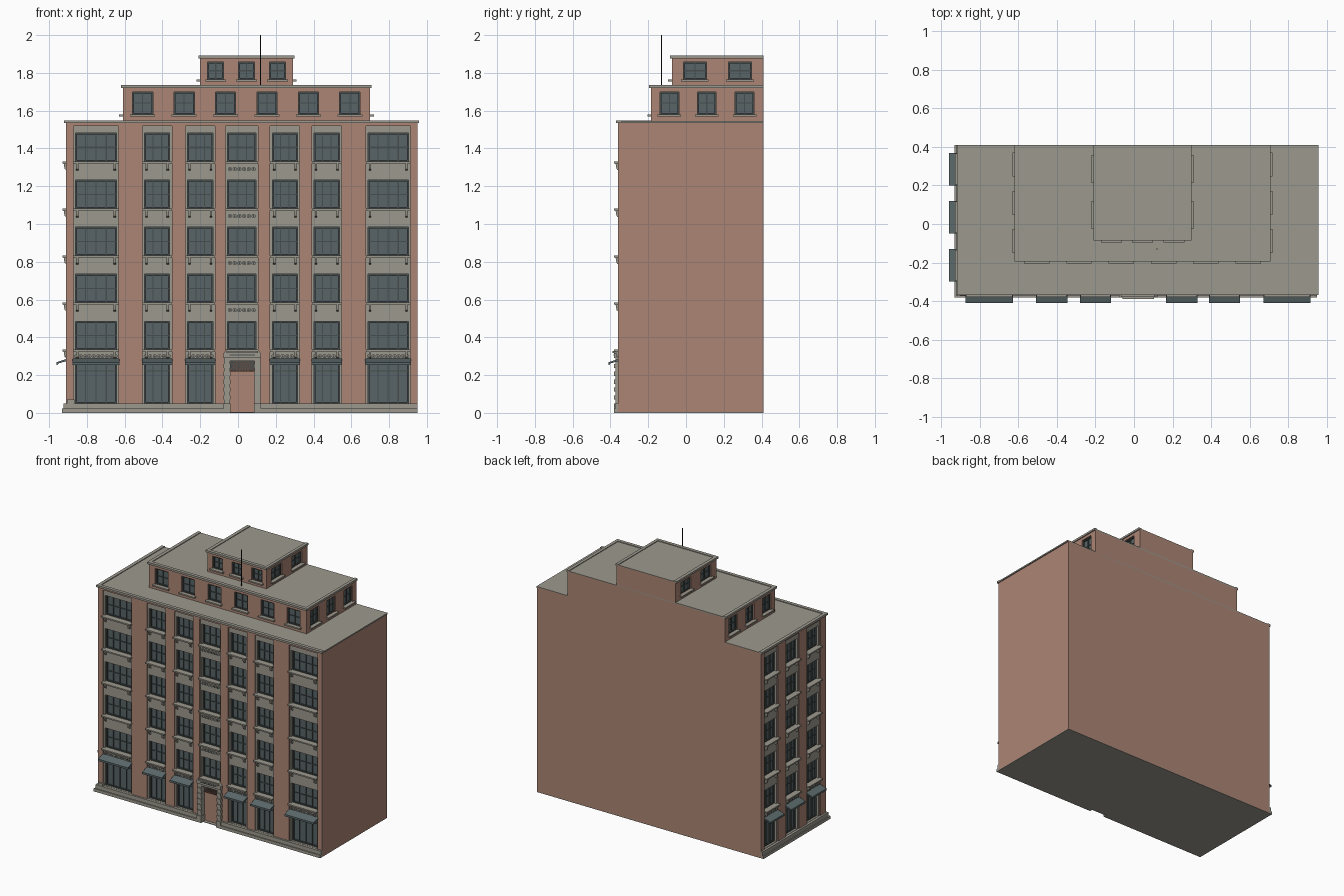
import bpy, bmesh, math
from mathutils import Vector

cube = bpy.data.objects.get("Cube")
if cube:
    bpy.data.objects.remove(cube, do_unlink=True)


def material(name, rgb):
    m = bpy.data.materials.new(name)
    m.use_nodes = True
    col = (*rgb, 1)
    m.diffuse_color = col
    bsdf = m.node_tree.nodes["Principled BSDF"]
    bsdf.inputs["Base Color"].default_value = col
    bsdf.inputs["Roughness"].default_value = 0.8
    return m


BRICK = material("brick", (0.41, 0.235, 0.178))
STONE = material("stone", (0.335, 0.32, 0.27))
GLASS = material("window glass", (0.098, 0.127, 0.133))
FRAME = material("window frame", (0.06, 0.075, 0.073))
AWNING = material("awning slate", (0.105, 0.14, 0.145))
LATTICE = material("door lattice", (0.14, 0.075, 0.055))
DARK = material("dark metal", (0.015, 0.015, 0.015))

parts = {}


def part(name, mat):
    if name not in parts:
        parts[name] = (bmesh.new(), mat)
    return parts[name][0]


def solid(bm, a, b):
    """Closed prism between two matching outlines."""
    va = [bm.verts.new(p) for p in a]
    vb = [bm.verts.new(p) for p in b]
    n = len(a)
    faces = [bm.faces.new(va), bm.faces.new(vb[::-1])]
    for i in range(n):
        j = (i + 1) % n
        faces.append(bm.faces.new((va[j], va[i], vb[i], vb[j])))
    bmesh.ops.recalc_face_normals(bm, faces=faces)


# Wall frames: u runs along the wall, d points outward
def front_of(y):
    return lambda u, d, z: Vector((u, y - d, z))


def side_of(x, s):
    return lambda u, d, z: Vector((x + s * d, u, z))


def profile(bm, w, section, u0, u1):
    solid(bm, [w(u0, d, z) for d, z in section], [w(u1, d, z) for d, z in section])


def plate(bm, w, outline, d0, d1):
    solid(bm, [w(u, d0, z) for u, z in outline], [w(u, d1, z) for u, z in outline])


def box(bm, w, u0, u1, d0, d1, z0, z1):
    plate(bm, w, [(u0, z0), (u1, z0), (u1, z1), (u0, z1)], d0, d1)


def block(bm, x0, x1, y0, y1, z0, z1):
    box(bm, front_of(0), x0, x1, -y0, -y1, z0, z1)


def pierced(bm, w, u0, u1, z0, z1, us, zs, d0, d1):
    """Wall layer with a grid of openings."""
    edges = [u0] + [e for span in us for e in span] + [u1]
    for a, b in zip(edges[::2], edges[1::2]):
        if b - a > 0.001:
            box(bm, w, a, b, d0, d1, z0, z1)
    levels = [z0] + [e for span in zs for e in span] + [z1]
    for a, b in zip(levels[::2], levels[1::2]):
        if b - a > 0.001:
            for p, q in us:
                box(bm, w, p, q, d0, d1, a, b)


def window(w, u0, u1, z0, z1, d, cols, bar=0.5):
    box(part("window_glass", GLASS), w, u0, u1, d, d + 0.006, z0, z1)
    f, t = part("window_frames", FRAME), 0.008
    pierced(f, w, u0, u1, z0, z1, [(u0 + t, u1 - t)], [(z0 + t, z1 - t)], d, d + 0.016)
    for i in range(1, cols):
        c = u0 + (u1 - u0) * i / cols
        box(f, w, c - 0.003, c + 0.003, d, d + 0.012, z0, z1)
    h = z0 + (z1 - z0) * bar
    box(f, w, u0, u1, d, d + 0.011, h - 0.003, h + 0.003)


def sill(w, u0, u1, z, brackets=True):
    bm = part("window_sills", STONE)
    box(bm, w, u0 - 0.012, u1 + 0.012, -0.02, 0.02, z - 0.01, z)
    if brackets:
        for c in (u0 + 0.01, u1 - 0.01):
            profile(bm, w, [(-0.012, z - 0.01), (0.013, z - 0.01), (0.008, z - 0.04), (-0.012, z - 0.05)],
                    c - 0.006, c + 0.006)


def rosettes(w, c, width, z, n, d):
    bm = part("rosettes", STONE)
    hole = part("rosette_centres", FRAME)
    for i in range(n):
        u = c + width * ((i + 0.5) / n - 0.5)
        for b, r, out in ((bm, 0.011, 0.008), (hole, 0.005, 0.01)):
            ring = [(u + r * math.cos(k * math.pi / 5), z + r * math.sin(k * math.pi / 5)) for k in range(10)]
            plate(b, w, ring, d, d + out)


# Main block
X0, X1, Y0, Y1, TOP = -0.91, 0.95, -0.36, 0.41, 1.54
block(part("main_block", BRICK), X0 + 0.04, X1, Y0 + 0.04, Y1, 0.004, TOP)
block(part("foundation", STONE), X0, X1, Y0, Y1, 0, 0.004)
UPPER = [(0.335 + i * 0.249, 0.485 + i * 0.249) for i in range(5)]
GROUND = (0.05, 0.265)
front, left = front_of(Y0), side_of(X0, -1)


def facade(w, u0, u1, bays):
    """Bays are (centre, panel width, panes, has ground window)."""
    brick, stone = part("brick_piers", BRICK), part("stone_bays", STONE)
    spans = [(c - pw / 2, c + pw / 2) for c, pw, n, g in bays]
    pierced(brick, w, u0, u1, 0.004, TOP, spans, [(0.004, 1.52)], -0.04, 0)
    for (a, b), (c, pw, n, ground) in zip(spans, bays):
        p, q = a + 0.011, b - 0.011
        rows = [GROUND] * ground + UPPER
        pierced(stone, w, a, b, 0.004 if ground else 0.335, 1.52, [(p, q)], rows, -0.04, -0.008)
        for z0, z1 in rows:
            window(w, p, q, z0, z1, -0.04, n, 0.8 if z0 == GROUND[0] else 0.5)
        for z0, z1 in UPPER[0 if ground else 1:]:
            sill(w, p, q, z0, ground)
            if not ground:
                rosettes(w, c, 0.15, z0 - 0.04, 6, -0.008)
        if ground:
            rosettes(w, c, pw - 0.01, 0.3, round(pw / 0.024), -0.008)
            profile(part("awnings", AWNING), w,
                    [(-0.01, 0.288), (0.05, 0.268), (0.05, 0.254), (0.045, 0.254), (0.04, 0.262), (-0.01, 0.276)],
                    a - 0.004, b + 0.004)


facade(front, X0, X1, [(-0.752, 0.24, 4, True), (-0.428, 0.155, 3, True), (-0.2, 0.155, 3, True),
                       (0.02, 0.172, 3, False),
                       (0.248, 0.155, 3, True), (0.47, 0.155, 3, True), (0.795, 0.235, 4, True)])
facade(left, Y0 + 0.04, Y1, [(c, 0.16, 3, True) for c in (-0.215, 0.035, 0.285)])

# Stepped plinth, broken at the doorway
plinth = part("plinth", STONE)
for depth, h in ((0.022, 0.022), (0.014, 0.05)):
    box(plinth, front, X0 - depth, -0.075, -0.005, depth, 0, h)
    box(plinth, front, 0.12, X1, -0.005, depth, 0, h)
    box(plinth, left, Y0, Y1, -0.005, depth, 0, h)
block(plinth, -0.905, -0.865, Y0 - 0.012, Y0 + 0.01, 0.05, 0.07)

# Entrance
box(part("door", BRICK), front, -0.045, 0.09, -0.04, -0.025, 0.004, 0.225)
box(part("transom", FRAME), front, -0.045, 0.09, -0.04, -0.025, 0.225, 0.285)
bars = part("transom_lattice", LATTICE)
for i in range(7):
    for s in (-0.02, 0.02):
        c = -0.022 + i * 0.015
        plate(bars, front, [(c - s - 0.002, 0.225), (c - s + 0.002, 0.225),
                            (c + s + 0.002, 0.275), (c + s - 0.002, 0.275)], -0.025, -0.018)
box(bars, front, -0.045, 0.09, -0.025, -0.015, 0.22, 0.228)
surround = part("door_surround", STONE)
for s in (-1, 1):
    c = 0.0225 + s * 0.081
    box(surround, front, c - 0.0165, c + 0.0165, -0.04, 0.014, 0, 0.28)
    box(surround, front, c - 0.019, c + 0.019, -0.04, 0.022, 0, 0.05)
    for k in range(5):
        z = 0.07 + k * 0.042
        box(surround, front, c - 0.018, c + 0.018, 0, 0.02, z, z + 0.022)
box(surround, front, -0.075, 0.12, -0.04, 0.014, 0.275, 0.3)
plate(surround, front, [(-0.078, 0.29), (0.123, 0.29), (0.123, 0.315), (0.105, 0.335), (-0.06, 0.335), (-0.078, 0.315)],
      -0.04, 0.022)
box(surround, front, -0.06, 0.105, -0.02, 0.03, 0.318, 0.328)
box(part("door_hood_band", FRAME), front, -0.045, 0.09, 0.02, 0.025, 0.304, 0.309)


# Roof slab with a low rim
def roof(name, x0, x1, y0, z, right_rim):
    bm = part(name, STONE)
    xr = x1 + 0.008
    block(bm, x0 - 0.01, xr, y0 - 0.01, Y1, z - 0.006, z + 0.004)
    block(bm, x0 - 0.01, x0 + 0.015, y0 - 0.01, Y1, z + 0.004, z + 0.009)
    block(bm, x0 + 0.015, xr, y0 - 0.01, y0 + 0.015, z + 0.004, z + 0.009)
    if right_rim:
        block(bm, x1 - 0.015, xr, y0 + 0.015, Y1, z + 0.004, z + 0.009)


roof("main_roof", X0, X1, Y0, TOP, False)


# Set-back upper storeys
def storey(name, x0, x1, y0, z0, z1, row, fronts, sides):
    t = 0.025
    block(part(name + "_core", BRICK), x0 + t, x1 - t, y0 + t, Y1, z0, z1)
    walls = part(name + "_walls", BRICK)
    for w, a, b, (centres, width) in ((front_of(y0), x0, x1, fronts),
                                      (side_of(x0, -1), y0 + t, Y1, sides),
                                      (side_of(x1, 1), y0 + t, Y1, sides)):
        spans = [(c - width / 2, c + width / 2) for c in centres]
        pierced(walls, w, a, b, z0, z1, spans, [row], -t, 0)
        for p, q in spans:
            window(w, p, q, *row, -t, 2)
            sill(w, p, q, row[0], False)
    roof(name + "_roof", x0, x1, y0, z1, True)


storey("middle_storey", -0.61, 0.70, -0.185, 1.54, 1.727, (1.58, 1.70),
       ([-0.505 + i * 0.2195 for i in range(6)], 0.108), ((-0.088, 0.11, 0.31), 0.1))
storey("top_storey", -0.20, 0.29, -0.075, 1.727, 1.883, (1.765, 1.857),
       ((-0.118, 0.045, 0.209), 0.085), ((0.047, 0.286), 0.122))

# Roof mast
mast = part("mast", DARK)
block(mast, 0.117, 0.123, -0.133, -0.127, 1.73, 2.0)

for name, (bm, mat) in parts.items():
    mesh = bpy.data.meshes.new(name)
    bm.to_mesh(mesh)
    bm.free()
    mesh.materials.append(mat)
    bpy.context.scene.collection.objects.link(bpy.data.objects.new(name, mesh))
